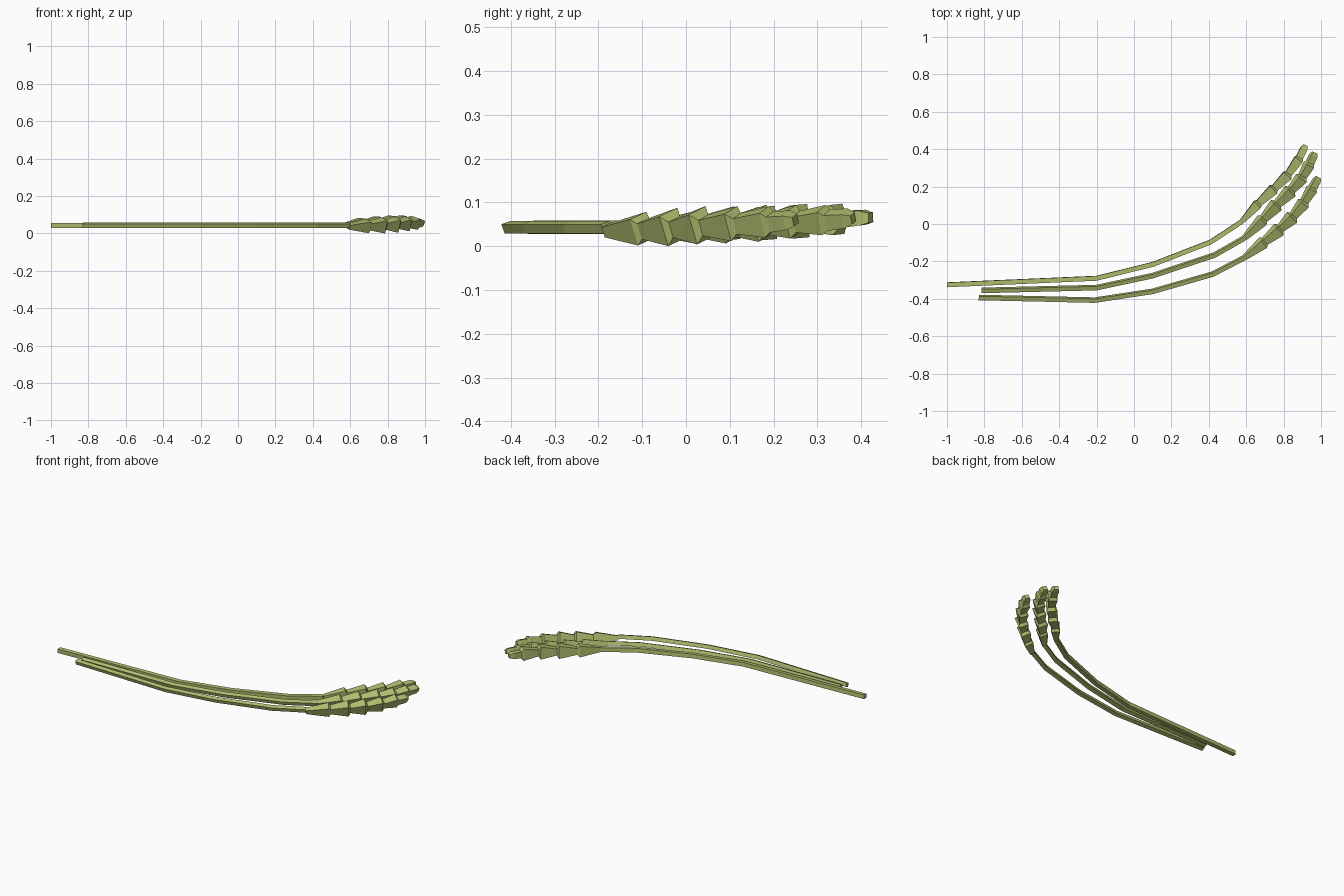
import bpy, bmesh, math
from mathutils import Vector

if "Cube" in bpy.data.objects:
    bpy.data.objects.remove(bpy.data.objects["Cube"])

mat = bpy.data.materials.new("straw_green")
mat.diffuse_color = (0.45, 0.51, 0.16, 1)
mat.use_nodes = True
mat.node_tree.nodes["Principled BSDF"].inputs["Base Color"].default_value = mat.diffuse_color


def loft(name, rings, tilt):
    """Four-sided tube through rings of (x, y, z, half_width, half_height)."""
    bm = bmesh.new()
    pts = [Vector(r[:3]) for r in rings]
    loops = []
    for i, r in enumerate(rings):
        t = pts[min(i + 1, len(pts) - 1)] - pts[max(i - 1, 0)]
        t.normalize()
        side = Vector((-t.y, t.x, 0)).normalized()
        up = t.cross(side)
        loop = []
        for a, b in ((1, 1), (-1, 1), (-1, -1), (1, -1)):
            u, v = a * r[3], b * r[4]
            c, s = math.cos(tilt), math.sin(tilt)
            loop.append(bm.verts.new(pts[i] + side * (u * c - v * s) + up * (u * s + v * c)))
        loops.append(loop)
    for a, b in zip(loops, loops[1:]):
        for k in range(4):
            bm.faces.new((a[k], a[(k + 1) % 4], b[(k + 1) % 4], b[k]))
    bm.faces.new(loops[0][::-1])
    bm.faces.new(loops[-1])
    bmesh.ops.recalc_face_normals(bm, faces=bm.faces)
    me = bpy.data.meshes.new(name)
    bm.to_mesh(me)
    bm.free()
    me.materials.append(mat)
    ob = bpy.data.objects.new(name, me)
    bpy.context.collection.objects.link(ob)


def wheat(name, stem, knots, z_start, z_end, wide, high, tilt):
    # thin bent stalk
    r = 0.0125 if abs(tilt) < 0.1 else 0.0115
    loft(name + "_stalk", [(x, y, 0.051, r, r) for x, y in stem], tilt)
    # ear: stacked kernels, each flaring out and then stepping back in
    path = [Vector((x, y, 0)) for x, y in [stem[-1]] + knots]
    n = len(path) - 1
    rings = []
    for i in range(n):
        a, b = path[i], path[i + 1]
        d = (b - a).normalized()
        za = z_start + (z_end - z_start) * (i / n)
        zb = z_start + (z_end - z_start) * ((i + 1) / n)
        k = 0.88 if i == 0 else 1 - 0.09 * max(0, i - 2)
        start = 0.0125 if i == 0 else 0.019
        p = a + d * (0.012 if i else 0)
        rings.append((p.x, p.y, za, start, start))
        if i < n - 1:
            rings.append((b.x, b.y, zb, wide * k, high * k))
        else:
            # small blunt tip
            m = a.lerp(b, 0.75)
            rings.append((m.x, m.y, zb, 0.019, 0.017))
            rings.append((b.x, b.y, zb, 0.012, 0.011))
    loft(name + "_ear", rings, tilt)


wheat("back_wheat",
      [(-1, -0.325), (-0.2, -0.29), (0.1, -0.216), (0.41, -0.096), (0.575, 0.012)],
      [(0.66, 0.105), (0.745, 0.185), (0.82, 0.26), (0.88, 0.345), (0.918, 0.422)],
      0.052, 0.073, 0.028, 0.038, 0.06)
wheat("middle_wheat",
      [(-0.815, -0.355), (-0.2, -0.34), (0.1, -0.276), (0.43, -0.166), (0.59, -0.075)],
      [(0.685, 0.02), (0.76, 0.1), (0.835, 0.175), (0.895, 0.245), (0.935, 0.315), (0.967, 0.382)],
      0.049, 0.071, 0.029, 0.034, 0.38)
wheat("front_wheat",
      [(-0.83, -0.393), (-0.21, -0.407), (0.1, -0.36), (0.42, -0.268), (0.59, -0.18)],
      [(0.69, -0.1), (0.775, -0.03), (0.845, 0.035), (0.905, 0.11), (0.95, 0.185), (0.987, 0.25)],
      0.044, 0.067, 0.029, 0.036, 0.35)

# rest everything on the ground
obs = list(bpy.context.collection.objects)
low = min(v.co.z for o in obs for v in o.data.vertices)
for o in obs:
    for v in o.data.vertices:
        v.co.z -= low
